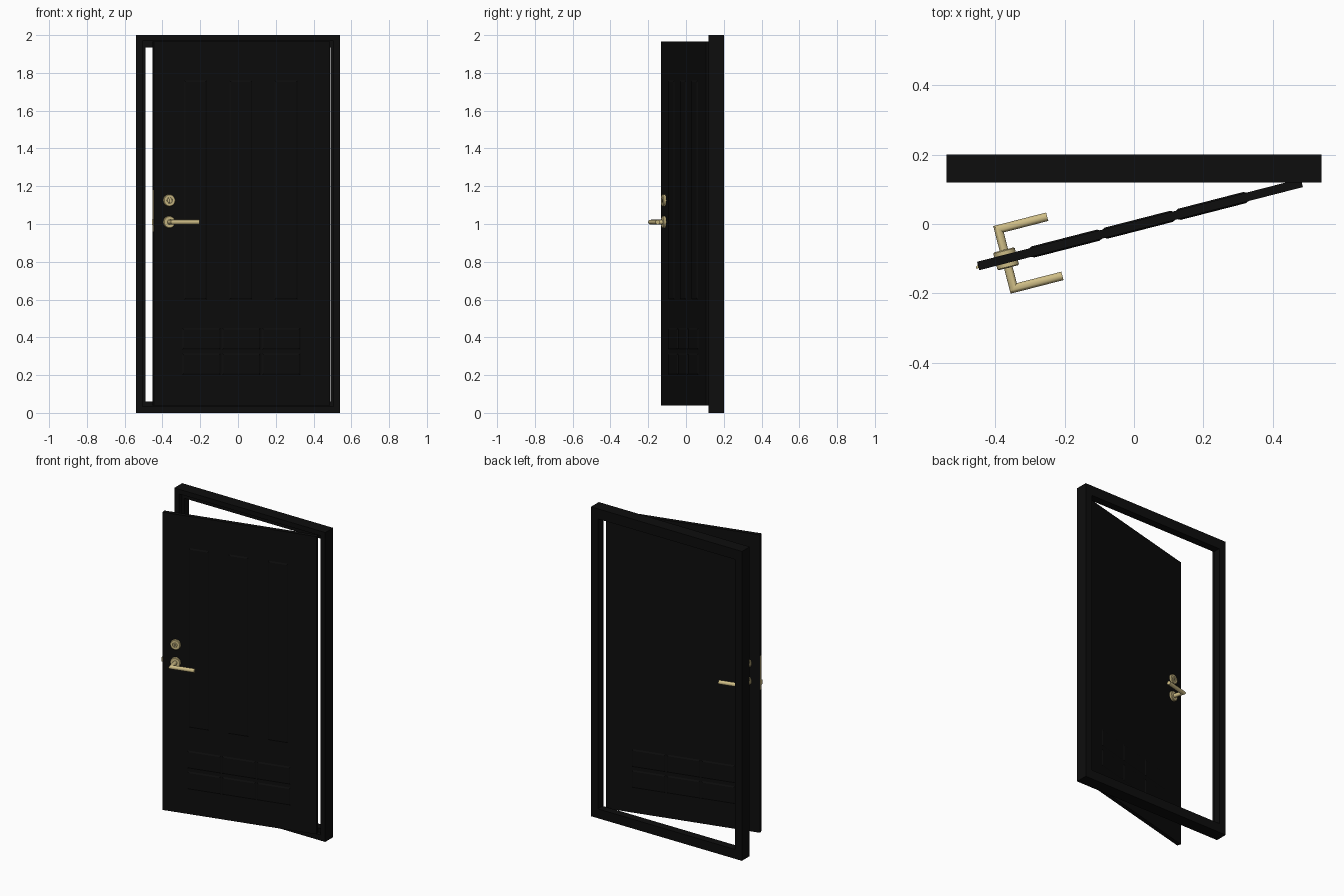
import bpy, bmesh, math
from mathutils import Matrix, Vector

cube = bpy.data.objects.get("Cube")
if cube:
    bpy.data.objects.remove(cube)


def material(name, color, rough):
    m = bpy.data.materials.new(name)
    m.use_nodes = True
    m.diffuse_color = (*color, 1)
    bsdf = m.node_tree.nodes["Principled BSDF"]
    bsdf.inputs["Base Color"].default_value = (*color, 1)
    bsdf.inputs["Roughness"].default_value = rough
    return m


BLACK = material("black paint", (0.004, 0.004, 0.004), 0.6)
GOLD = material("pale brass", (0.62, 0.51, 0.24), 0.4)

# Open door placement: local x runs from the free edge to the hinge, -y is the front
WIDTH, THICK, BOTTOM, TOP = 0.963, 0.025, 0.04, 1.965
DOOR = Matrix.Translation((-0.449, -0.121, 0)) @ Matrix.Rotation(math.radians(14.4), 4, "Z")
FACE = THICK / 2


def finish(name, bm, mat, matrix=Matrix(), smooth=False):
    bmesh.ops.recalc_face_normals(bm, faces=bm.faces)
    mesh = bpy.data.meshes.new(name)
    bm.to_mesh(mesh)
    bm.free()
    mesh.materials.append(mat)
    ob = bpy.data.objects.new(name, mesh)
    bpy.context.collection.objects.link(ob)
    ob.matrix_world = matrix
    if smooth:
        bpy.ops.object.select_all(action="DESELECT")
        ob.select_set(True)
        bpy.context.view_layer.objects.active = ob
        bpy.ops.object.shade_smooth_by_angle(angle=math.radians(35))


def box(bm, low, high):
    low, high = Vector(low), Vector(high)
    size = Matrix.Diagonal(high - low)
    verts = bmesh.ops.create_cube(bm, size=1)["verts"]
    for v in verts:
        v.co = (low + high) / 2 + size @ v.co
    return verts


def bridge(bm, a, b):
    for i in range(len(a)):
        j = (i + 1) % len(a)
        bm.faces.new((a[i], a[j], b[j], b[i]))


def loft(bm, rings, closed=False):
    loops = [[bm.verts.new(p) for p in ring] for ring in rings]
    for a, b in zip(loops, loops[1:]):
        bridge(bm, a, b)
    if closed:
        bridge(bm, loops[-1], loops[0])
    else:
        bm.faces.new(loops[0])
        bm.faces.new(loops[-1])


def circle(r, n=32):
    return [(r * math.cos(math.tau * i / n), r * math.sin(math.tau * i / n)) for i in range(n)]


def rectangle(x, bottom, top, y):
    return [(-x, y, bottom), (x, y, bottom), (x, y, top), (-x, y, top)]


# Door frame: outer edge, then a rebate in front and a stop behind
bm = bmesh.new()
loft(bm, [rectangle(0.54, 0, 2, 0.2), rectangle(0.54, 0, 2, 0.12),
          rectangle(0.505, 0.035, 1.97, 0.12), rectangle(0.505, 0.035, 1.97, 0.15),
          rectangle(0.49, 0.06, 1.935, 0.15), rectangle(0.49, 0.06, 1.935, 0.2)], closed=True)
finish("door_frame", bm, BLACK)

# Door leaf
bm = bmesh.new()
box(bm, (0, -FACE, BOTTOM), (WIDTH, FACE, TOP))
finish("door_leaf", bm, BLACK, DOOR)


# Raised panels with sloping edges
def panel(bm, side, x, z, w, h, slope=0.008, rise=0.004):
    rings = []
    for inset, y in ((0, FACE - 0.002), (0, FACE), (slope, FACE + rise)):
        rings.append([(px, side * y, pz) for px, pz in (
            (x + inset, z + inset), (x + w - inset, z + inset),
            (x + w - inset, z + h - inset), (x + inset, z + h - inset))])
    loft(bm, rings)


for side, label in ((-1, "front"), (1, "back")):
    bm = bmesh.new()
    for col in range(3):
        for z in (0.2, 0.335):
            panel(bm, side, 0.155 + col * 0.218, z, 0.21, 0.115)
    finish(label + "_lower_panels", bm, BLACK, DOOR)
bm = bmesh.new()
for col in range(3):
    panel(bm, -1, 0.165 + col * 0.248, 0.6, 0.125, 1.16)
finish("front_tall_panels", bm, BLACK, DOOR)

# Handles, roses and lock covers on both faces
AXIS_X, HANDLE_Z, LOCK_Z = 0.083, 1.01, 1.125
REACH, LEVER, ROD = 0.088, 0.145, 0.0125


def turned(bm, side, z, profile):
    loft(bm, [[(AXIS_X + a, side * (FACE + y), z + b) for a, b in circle(r)]
              for r, y in profile])


ROSE = [(0.032, -0.002), (0.032, 0.011), (0.029, 0.014)]
for side, label in ((-1, "front"), (1, "back")):
    bm = bmesh.new()
    turned(bm, side, HANDLE_Z, ROSE)
    finish(label + "_handle_rose", bm, GOLD, DOOR, True)

    bm = bmesh.new()
    turned(bm, side, LOCK_Z, ROSE + [(0.016, 0.014), (0.015, 0.011), (0.013, 0.011), (0.012, 0.014)])
    finish(label + "_lock_cover", bm, GOLD, DOOR, True)

    bm = bmesh.new()
    y = sorted((side * (FACE + 0.013), side * (FACE + 0.0148)))
    box(bm, (AXIS_X - 0.002, y[0], LOCK_Z - 0.008), (AXIS_X + 0.002, y[1], LOCK_Z + 0.008))
    finish(label + "_keyhole", bm, BLACK, DOOR)

    # Neck and lever in one tube with a mitred corner
    bm = bmesh.new()
    ring = circle(ROD)
    loft(bm, [[(AXIS_X + a, side * FACE, HANDLE_Z + b) for a, b in ring],
              [(AXIS_X + a, side * (REACH - a), HANDLE_Z + b) for a, b in ring],
              [(AXIS_X + LEVER, side * (REACH - a), HANDLE_Z + b) for a, b in ring]])
    finish(label + "_lever_handle", bm, GOLD, DOOR, True)

# Latch plate and bolt on the free edge
bm = bmesh.new()
box(bm, (-0.001, -0.008, 0.96), (0.001, 0.008, 1.18))
finish("latch_plate", bm, GOLD, DOOR)
bm = bmesh.new()
bolt = box(bm, (-0.008, -0.006, 0.995), (0.002, 0.006, 1.025))
for v in bolt:
    if v.co.x < -0.004 and v.co.y > 0:
        v.co.y = -0.002
finish("latch_bolt", bm, GOLD, DOOR)
